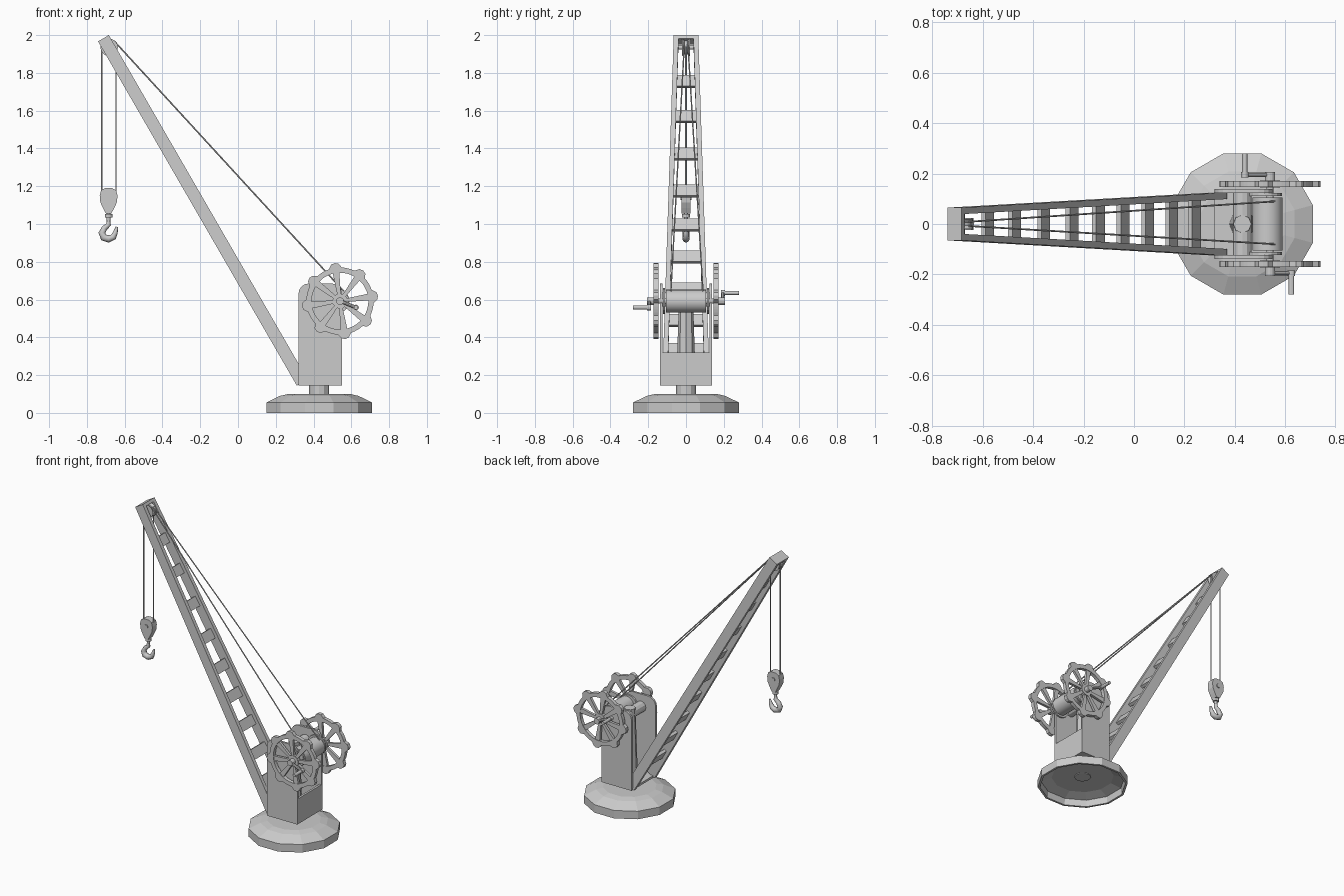
import bpy, bmesh, math
from mathutils import Vector, Matrix

if "Cube" in bpy.data.objects:
    bpy.data.objects.remove(bpy.data.objects["Cube"])

CX = 0.43                       # slewing axis
WX, WZ = 0.54, 0.592            # winch axle


def finish(name, bm, smooth=False):
    bmesh.ops.recalc_face_normals(bm, faces=bm.faces)
    me = bpy.data.meshes.new(name)
    bm.to_mesh(me)
    bm.free()
    ob = bpy.data.objects.new(name, me)
    bpy.context.collection.objects.link(ob)
    if smooth:
        bpy.context.view_layer.objects.active = ob
        ob.select_set(True)
        bpy.ops.object.shade_smooth_by_angle(angle=math.radians(35))
        ob.select_set(False)
    return ob


def add_prism(bm, pts, y0, y1):
    a = [bm.verts.new((x, y0, z)) for x, z in pts]
    b = [bm.verts.new((x, y1, z)) for x, z in pts]
    bm.faces.new(a)
    bm.faces.new(b[::-1])
    for i in range(len(pts)):
        j = (i + 1) % len(pts)
        bm.faces.new((a[i], b[i], b[j], a[j]))


def prism(name, pts, y0, y1):
    bm = bmesh.new()
    add_prism(bm, pts, y0, y1)
    return finish(name, bm)


def box(name, x0, x1, y0, y1, z0, z1):
    return prism(name, [(x0, z0), (x1, z0), (x1, z1), (x0, z1)], y0, y1)


def rod(name, p, q, r, r2=None, n=12, smooth=False):
    p, q = Vector(p), Vector(q)
    d = q - p
    m = Matrix.Translation((p + q) / 2) @ d.to_track_quat('Z', 'Y').to_matrix().to_4x4()
    bm = bmesh.new()
    bmesh.ops.create_cone(bm, cap_ends=True, segments=n, radius1=r,
                          radius2=r if r2 is None else r2, depth=d.length, matrix=m)
    return finish(name, bm, smooth)


def lathe(name, prof, n, x, phase=0.0):
    bm = bmesh.new()
    rings = []
    for r, z in prof:
        rings.append([bm.verts.new((x + r * math.cos(phase + math.tau * k / n),
                                    r * math.sin(phase + math.tau * k / n), z))
                      for k in range(n)])
    for a, b in zip(rings, rings[1:]):
        for k in range(n):
            j = (k + 1) % n
            bm.faces.new((a[k], a[j], b[j], b[k]))
    bm.faces.new(rings[0])
    bm.faces.new(rings[-1])
    return finish(name, bm)


# Hollow twelve-sided base and turning neck
lathe("base", [(.05, .065), (.2, .065), (.27, .045), (.275, 0), (.29, 0), (.29, .055),
               (.275, .062), (.215, .09), (.17, .1), (.05, .1)], 12, CX, math.radians(15))
rod("neck", (CX, 0, .06), (CX, 0, .15), .053)

# Housing: floor, low back panel, two rounded side plates
box("housing_floor", .32, .55, -.138, .138, .145, .16)
box("housing_back", .535, .55, -.138, .138, .145, .32)
plate = [(.32, .145), (.55, .145), (.55, .63)]
for cx, a0 in ((.495, 0), (.375, 90)):
    for k in range(5):
        a = math.radians(a0 + k * 22.5)
        plate.append((cx + .055 * math.cos(a), .63 + .055 * math.sin(a)))
for s in (-1, 1):
    prism("side_plate", plate, s * .124, s * .138)

# Central post with cross beam
rod("post", (CX, 0, .15), (CX, 0, .64), .052, .036, 8)
rod("cross_beam", (CX, -.125, .6), (CX, .125, .6), .037, n=12)

# Winch drum, flanges and axle
rod("drum", (WX - .01, -.105, WZ), (WX - .01, .105, WZ), .06, n=24, smooth=True)
for s in (-1, 1):
    rod("drum_flange", (WX - .02, s * .112, WZ), (WX - .02, s * .123, WZ), .068, n=16)
rod("axle", (WX, -.2, WZ), (WX, .2, WZ), .014)


def wheel(y0, y1):
    bm = bmesh.new()
    n, off = 64, math.radians(8)
    rings = []
    for y in (y0, y1):
        outer, inner = [], []
        for k in range(n):
            a = off + math.tau * k / n
            b = (k + 4) % 8 - 4
            r = .203 if abs(b) <= 0 else .198 if abs(b) == 1 else .178
            for lst, rr in ((outer, r), (inner, .15)):
                lst.append(bm.verts.new((WX + rr * math.cos(a), y, WZ + rr * math.sin(a))))
        rings.append((outer, inner))
    (oa, ia), (ob, ib) = rings
    for k in range(n):
        j = (k + 1) % n
        for p, q in ((oa, ob), (ob, ib), (ib, ia), (ia, oa)):
            bm.faces.new((p[k], p[j], q[j], q[k]))
    # flared spokes
    e = (y1 - y0) * .15
    for k in range(8):
        a = off + math.tau * k / 8
        c, s = math.cos(a), math.sin(a)
        pts = [(.02, -.008), (.155, -.018), (.155, .018), (.02, .008)]
        add_prism(bm, [(WX + u * c - v * s, WZ + u * s + v * c) for u, v in pts], y0 + e, y1 - e)
    # hub
    hub = [(WX + .04 * math.cos(math.tau * k / 16), WZ + .04 * math.sin(math.tau * k / 16))
           for k in range(16)]
    add_prism(bm, hub, y0 - e * .2, y1 + e * .2)
    return finish("hand_wheel", bm)


# Hand wheels with opposed crank handles
for s, hx, hz in ((-1, .625, .558), (1, .44, .635)):
    wheel(s * .146, s * .171)
    rod("crank_arm", (WX, s * .195, WZ), (hx, s * .195, hz), .009, n=8)
    rod("crank_boss", (WX, s * .17, WZ), (WX, s * .206, WZ), .02)
    rod("crank_elbow", (hx, s * .184, hz), (hx, s * .207, hz), .015)
    rod("crank_handle", (hx, s * .2, hz), (hx, s * .28, hz), .011)

# Boom frame: t runs down the boom from the tip, w across its depth
TIP = Vector((-.741, 0, 1.967))
D = Vector((.5, 0, -.866))
N = Vector((.866, 0, .5))
LEN, DEPTH, RAIL = 2.105, .066, .026


def half(t):
    return .065 + .06 * t / LEN


def beam(name, t0, t1, w0, w1, ylo, yhi):
    bm = bmesh.new()
    for t in (t0, t1):
        for w in (w0, w1):
            for f in (ylo, yhi):
                p = TIP + D * t + N * w
                bm.verts.new((p.x, f(t), p.z))
    bmesh.ops.convex_hull(bm, input=bm.verts)
    bmesh.ops.dissolve_limit(bm, angle_limit=.02, verts=bm.verts, edges=bm.edges)
    return finish(name, bm)


for s in (-1, 1):
    beam("boom_rail", 0, LEN, 0, DEPTH, lambda t: s * half(t), lambda t: s * (half(t) - RAIL))
beam("boom_end_plate", 0, .02, 0, DEPTH, lambda t: -half(t) + .01, lambda t: half(t) - .01)
for z in (1.755, 1.57, 1.37, 1.175, .995, .825, .655, .49, .335):
    t = (TIP.z + N.z * DEPTH / 2 - z) / .866
    beam("rung", t - .034, t + .034, .023, .043,
         lambda t: -half(t) + .01, lambda t: half(t) - .01)

# Tip pulley and pin
PX, PZ = -.682, 1.935
rod("tip_pin", (PX, -.06, PZ), (PX, .06, PZ), .012)
for s in (-1, 1):
    rod("pulley_rim", (PX, s * .006, PZ), (PX, s * .02, PZ), .036, .046, 20)
rod("pulley_core", (PX, -.01, PZ), (PX, .01, PZ), .036, n=20)

# Ropes: two falls to the hook block, stays back to the drum
for x in (-.721, -.646):
    rod("hoist_rope", (x, 0, 1.13), (x, 0, PZ + .005), .004, n=6)
for y in (-.08, .09):
    rod("drum_rope", (-.655, .1 * y, 1.968), (WX + .02, y, WZ + .052), .004, n=6)

# Hook block: egg-shaped cheeks with swivel below
HX = -.685
right = [(.014, 1.055), (.03, 1.085), (.044, 1.115), (.047, 1.15), (.04, 1.178), (.018, 1.19)]
egg = [(HX + x, z) for x, z in right] + [(HX - x, z) for x, z in right[::-1]]
prism("hook_block", egg, -.024, .024)
rod("block_pin", (HX, -.03, 1.14), (HX, .03, 1.14), .014)
rod("swivel_collar", (HX, 0, 1.035), (HX, 0, 1.052), .02)
rod("swivel_shank", (HX, 0, 1.0), (HX, 0, 1.06), .01)

# Hook as a tapered curve
cu = bpy.data.curves.new("hook", 'CURVE')
cu.dimensions = '3D'
cu.bevel_depth = .017
cu.bevel_resolution = 2
cu.use_fill_caps = True
path = [(0, 1.02, .6), (0, .997, .75), (-.022, .978, .9), (-.036, .953, 1.05), (-.026, .929, 1.15),
        (0, .921, 1.15), (.025, .931, 1.0), (.036, .955, .75), (.044, .985, .35)]
sp = cu.splines.new('POLY')
sp.points.add(len(path) - 1)
for p, (x, z, r) in zip(sp.points, path):
    p.co = (HX + x, 0, z, 1)
    p.radius = r
hook = bpy.data.objects.new("hook", cu)
bpy.context.collection.objects.link(hook)
